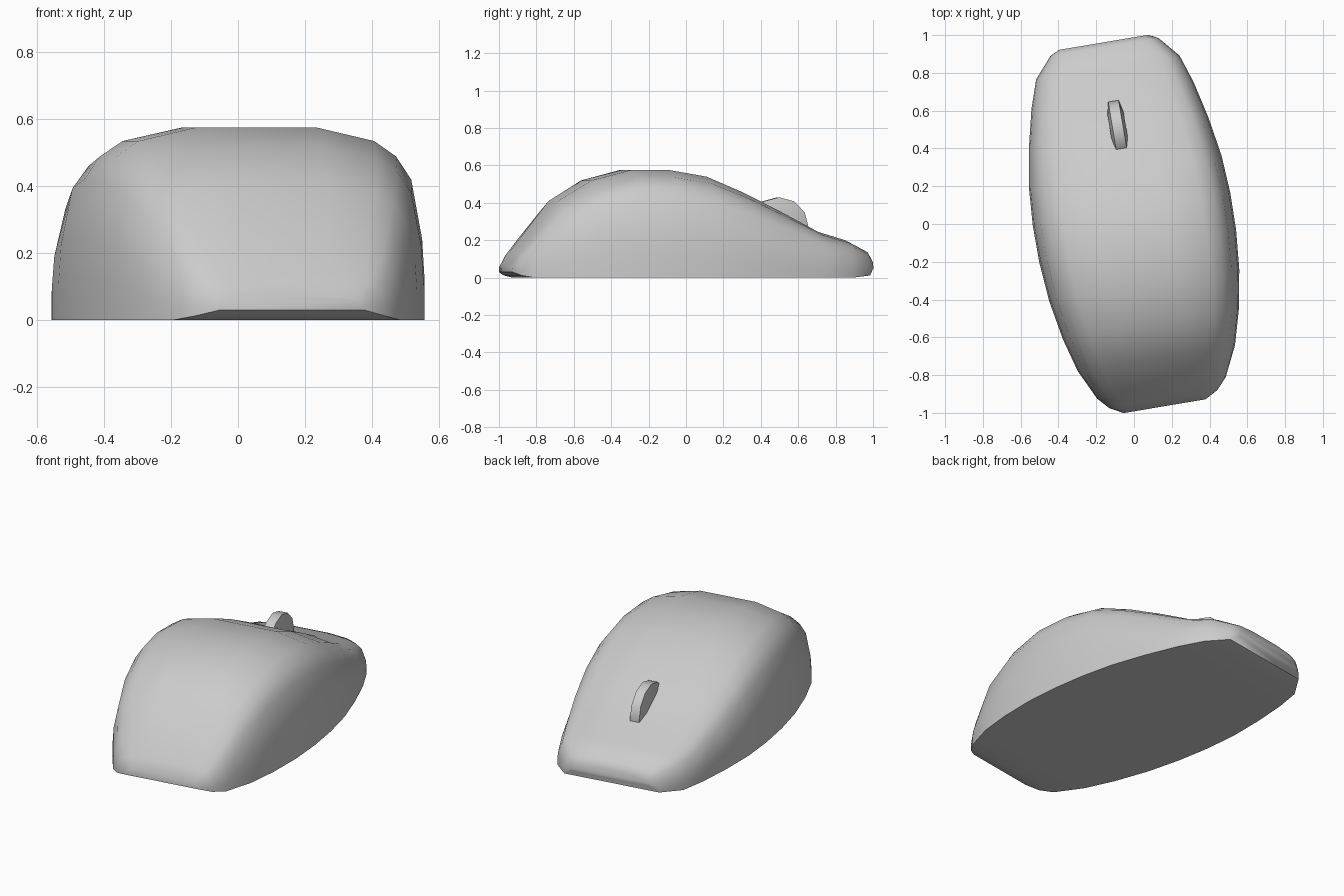
import bpy, bmesh, math

cube = bpy.data.objects.get("Cube")
if cube:
    bpy.data.objects.remove(cube)

TURN = math.radians(9.5)

grey = bpy.data.materials.new("plain grey")
grey.use_nodes = True
COLOUR = (0.6, 0.6, 0.6, 1)
grey.diffuse_color = COLOUR
grey.node_tree.nodes["Principled BSDF"].inputs["Base Color"].default_value = COLOUR


def loft(name, rings, angle):
    """Skin a list of closed rings and cap both ends."""
    bm = bmesh.new()
    loops = [[bm.verts.new(p) for p in ring] for ring in rings]
    for a, b in zip(loops, loops[1:]):
        for i in range(len(a)):
            j = (i + 1) % len(a)
            bm.faces.new((a[i], a[j], b[j], b[i]))
    bm.faces.new(loops[0])
    bm.faces.new(loops[-1])
    bmesh.ops.recalc_face_normals(bm, faces=bm.faces)
    mesh = bpy.data.meshes.new(name)
    bm.to_mesh(mesh)
    bm.free()
    mesh.materials.append(grey)
    ob = bpy.data.objects.new(name, mesh)
    bpy.context.collection.objects.link(ob)
    ob.rotation_euler.z = TURN
    bpy.ops.object.select_all(action='DESELECT')
    ob.select_set(True)
    bpy.context.view_layer.objects.active = ob
    bpy.ops.object.shade_smooth_by_angle(angle=math.radians(angle))
    return ob


# Body: stations along the length (y, half width, top, underside)
stations = [
    (-.978, .22, .07, .03), (-.94, .29, .135, .012), (-.88, .345, .21, 0),
    (-.72, .422, .41, 0), (-.54, .472, .52, 0), (-.33, .51, .575, 0),
    (-.12, .528, .575, 0), (.08, .53, .54, 0), (.28, .517, .455, 0),
    (.49, .482, .35, 0), (.69, .435, .245, 0), (.84, .385, .2, 0),
    (.95, .29, .145, .012), (.975, .24, .1, .05)]
# Half cross-section as fractions of width and height
half = [(1, 0), (1, .2), (.985, .42), (.92, .73), (.83, .85), (.7, .93), (.36, 1)]
section = half + [(-x, z) for x, z in reversed(half)]
body = [[(x * w, y, lo + z * (hi - lo)) for x, z in section]
        for y, w, hi, lo in stations]
loft("mouse_body", body, 50)

# Scroll wheel: twelve-sided disc, thicker toward the hub
WHEEL_Y, WHEEL_Z, SIDES = .5, .27, 12
wheel = []
for x, r in [(-.043, .1), (-.028, .16), (.028, .16), (.043, .1)]:
    turn = [2 * math.pi * i / SIDES for i in range(SIDES)]
    wheel.append([(x, WHEEL_Y + r * math.cos(t), WHEEL_Z + r * math.sin(t)) for t in turn])
loft("scroll_wheel", wheel, 35)
